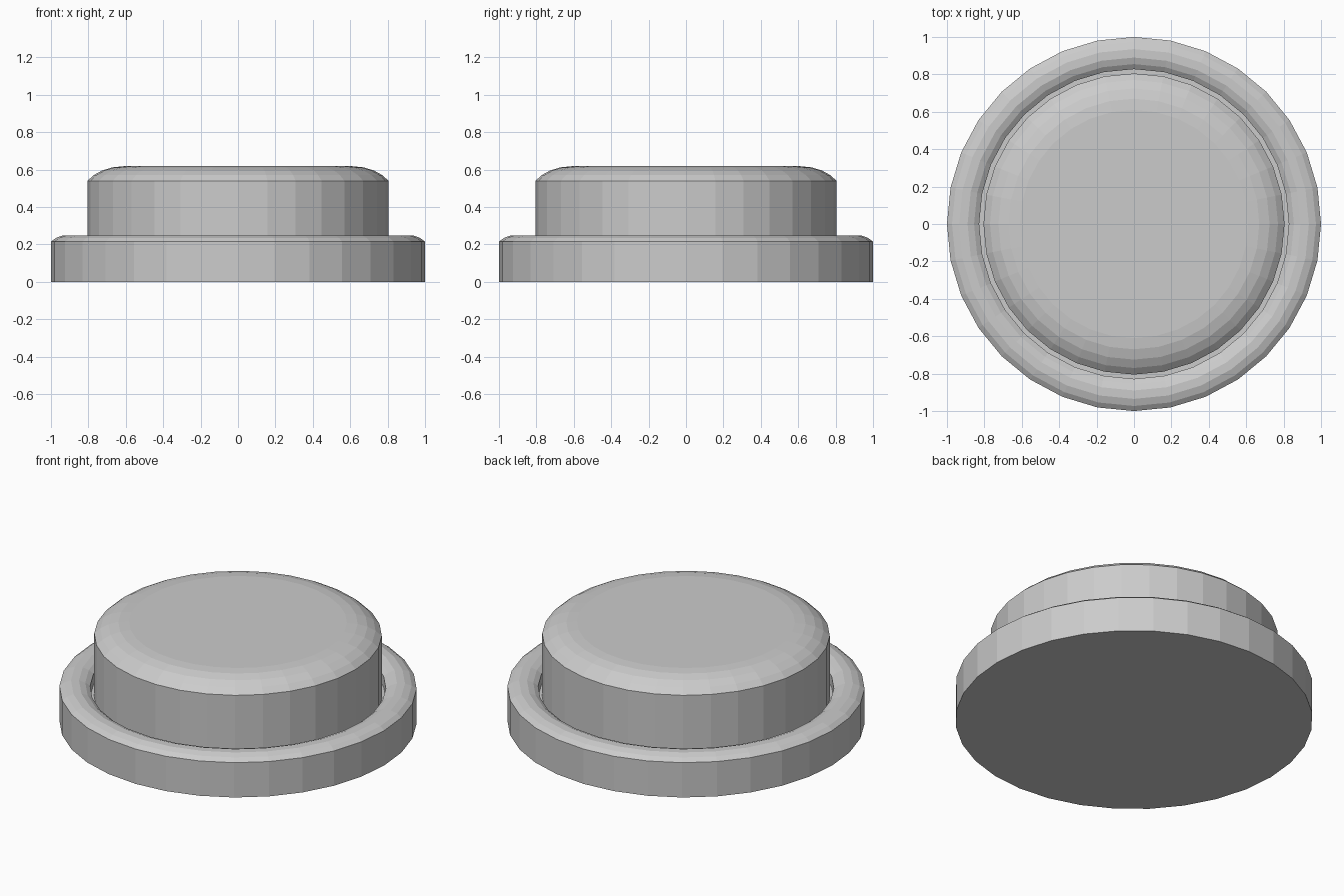
import bpy, bmesh
from math import cos, sin, tau

if "Cube" in bpy.data.objects:
    bpy.data.objects.remove(bpy.data.objects["Cube"])

SIDES = 32


def lathe(name, profile):
    """Revolve an (radius, z) profile about z; radius 0 ends become flat caps."""
    bm = bmesh.new()
    rings = [[bm.verts.new((r * cos(tau * i / SIDES), r * sin(tau * i / SIDES), z))
              for i in range(SIDES)] for r, z in profile]
    for low, high in zip(rings, rings[1:]):
        for i in range(SIDES):
            j = (i + 1) % SIDES
            bm.faces.new((low[i], low[j], high[j], high[i]))
    bm.faces.new(rings[0][::-1])
    bm.faces.new(rings[-1])
    mesh = bpy.data.meshes.new(name)
    bm.to_mesh(mesh)
    bm.free()
    obj = bpy.data.objects.new(name, mesh)
    bpy.context.collection.objects.link(obj)
    return obj


# Base housing: rounded rim with a narrow recess around the button
lathe("base_housing", [
    (1.0, 0.0), (1.0, 0.215), (0.973, 0.235), (0.935, 0.248),
    (0.89, 0.248), (0.855, 0.235), (0.828, 0.215), (0.828, 0.15)])

# Button cap with a softly domed shoulder
lathe("button_cap", [
    (0.805, 0.15), (0.805, 0.54), (0.77, 0.571), (0.725, 0.596),
    (0.67, 0.612), (0.61, 0.618)])
